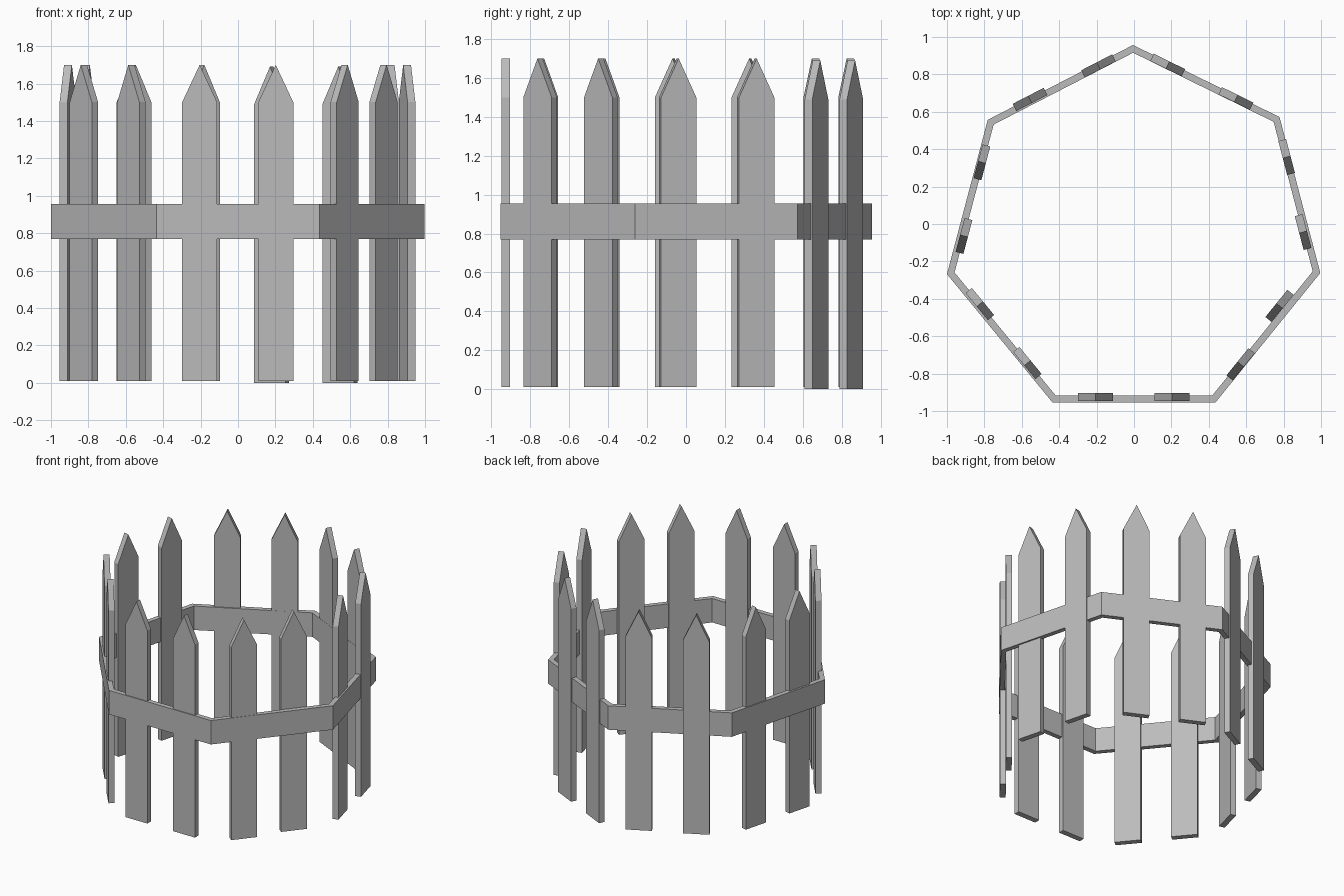
import bpy, bmesh
from math import atan2
from mathutils import Vector, Matrix

cube = bpy.data.objects.get("Cube")
if cube:
    bpy.data.objects.remove(cube, do_unlink=True)

GREY = (0.5, 0.5, 0.5, 1)
mat = bpy.data.materials.new("grey_wood")
mat.use_nodes = True
mat.diffuse_color = GREY
mat.node_tree.nodes["Principled BSDF"].inputs["Base Color"].default_value = GREY


def finish(bm, name):
    bmesh.ops.recalc_face_normals(bm, faces=bm.faces)
    mesh = bpy.data.meshes.new(name)
    bm.to_mesh(mesh)
    bm.free()
    mesh.materials.append(mat)
    obj = bpy.data.objects.new(name, mesh)
    bpy.context.collection.objects.link(obj)
    return obj


# Outer corners of the seven-sided rail, counter-clockwise from the back
corners = [Vector(p) for p in [(-0.005, 0.957), (-0.782, 0.557), (-1.0, -0.268),
                               (-0.436, -0.954), (0.436, -0.954),
                               (0.996, -0.262), (0.778, 0.572)]]
RAIL_THICK, RAIL_LOW, RAIL_HIGH = 0.037, 0.77, 0.955


def inset(i):
    """Mitred inner corner."""
    a, b, c = corners[i - 1], corners[i], corners[(i + 1) % len(corners)]
    n1 = Vector((a.y - b.y, b.x - a.x)).normalized()
    n2 = Vector((b.y - c.y, c.x - b.x)).normalized()
    return b + (n1 + n2) * RAIL_THICK / (1 + n1.dot(n2))


# Rail: rectangular section swept round the corners
bm = bmesh.new()
rings = []
for i, outer in enumerate(corners):
    inner = inset(i)
    rings.append([bm.verts.new((p.x, p.y, z)) for p, z in
                  [(outer, RAIL_LOW), (outer, RAIL_HIGH), (inner, RAIL_HIGH), (inner, RAIL_LOW)]])
for i, ring in enumerate(rings):
    prev = rings[i - 1]
    for k in range(4):
        j = (k + 1) % 4
        bm.faces.new((prev[k], prev[j], ring[j], ring[k]))
finish(bm, "rail")


# Pickets: pointed board profile, extruded to thickness
def picket(name, x, y, angle, base):
    w, t = 0.0935, 0.0215
    profile = [(-w, 0), (w, 0), (w, 1.49), (0, 1.69), (-w, 1.49)]
    bm = bmesh.new()
    face = bm.faces.new([bm.verts.new((px, -t, pz)) for px, pz in profile])
    ext = bmesh.ops.extrude_face_region(bm, geom=[face])
    moved = [v for v in ext["geom"] if isinstance(v, bmesh.types.BMVert)]
    bmesh.ops.translate(bm, verts=moved, vec=(0, 2 * t, 0))
    obj = finish(bm, name)
    obj.matrix_world = Matrix.Translation((x, y, base)) @ Matrix.Rotation(angle, 4, "Z")


# Two picket centres on each side of the rail
sides = [("back_right", (-0.19, 0.845), (-0.556, 0.666)),
         ("right", (-0.813, 0.33), (-0.909, -0.064)),
         ("front_right", (-0.824, -0.428), (-0.57, -0.743)),
         ("front", (-0.205, -0.926), (0.202, -0.926)),
         ("front_left", (0.57, -0.75), (0.778, -0.438)),
         ("left", (0.904, -0.043), (0.816, 0.358)),
         ("back_left", (0.545, 0.671), (0.18, 0.85))]
for i, (side, *centres) in enumerate(sides):
    d = corners[(i + 1) % len(corners)] - corners[i]
    for n, (x, y) in enumerate(centres, 1):
        base = 0.0 if side == "back_left" else 0.01
        picket(f"{side}_picket_{n}", x, y, atan2(d.y, d.x), base)
